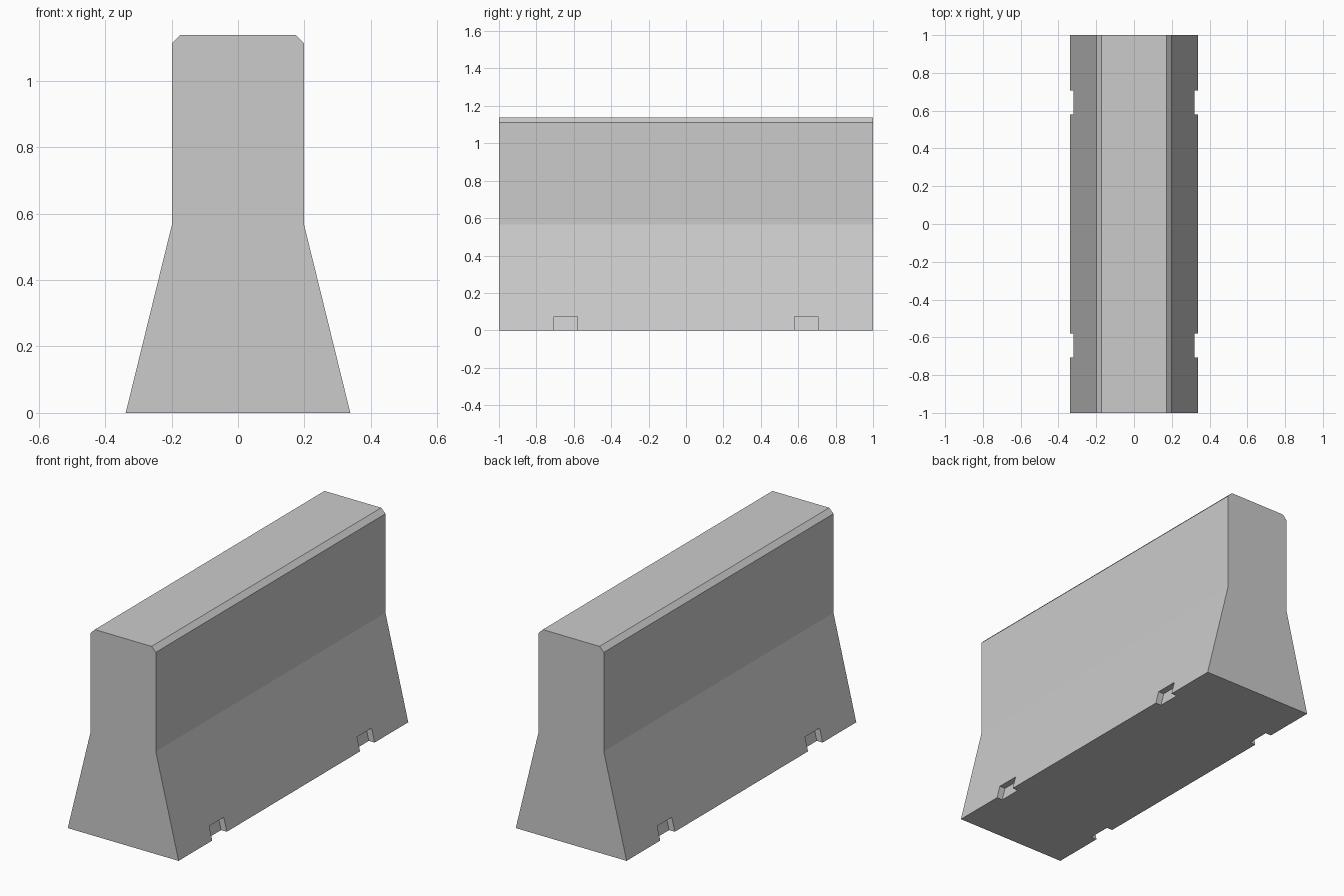
import bpy
import bmesh

cube = bpy.data.objects.get("Cube")
if cube:
    bpy.data.objects.remove(cube)

# Main dimensions
LENGTH, HEIGHT = 2.0, 1.138
BASE, NECK, NECK_Z, CHAMFER = 0.338, 0.199, 0.566, 0.026
SLOPE = (BASE - NECK) / NECK_Z

concrete = bpy.data.materials.new("concrete grey")
concrete.use_nodes = True
colour = (0.6, 0.6, 0.6, 1)
concrete.diffuse_color = colour
concrete.node_tree.nodes["Principled BSDF"].inputs["Base Color"].default_value = colour


def prism(name, profile, y0, y1):
    """Extrude an x-z outline along y."""
    bm = bmesh.new()
    face = bm.faces.new([bm.verts.new((x, y0, z)) for x, z in profile])
    new = bmesh.ops.extrude_face_region(bm, geom=[face])["geom"]
    verts = [v for v in new if isinstance(v, bmesh.types.BMVert)]
    bmesh.ops.translate(bm, verts=verts, vec=(0, y1 - y0, 0))
    bmesh.ops.recalc_face_normals(bm, faces=bm.faces)
    mesh = bpy.data.meshes.new(name)
    bm.to_mesh(mesh)
    bm.free()
    mesh.materials.append(concrete)
    obj = bpy.data.objects.new(name, mesh)
    bpy.context.collection.objects.link(obj)
    return obj


# Barrier body: flared foot, upright stem, chamfered top
half = [(BASE, 0), (NECK, NECK_Z), (NECK, HEIGHT - CHAMFER), (NECK - CHAMFER, HEIGHT)]
barrier = prism("barrier_body", half + [(-x, z) for x, z in reversed(half)],
                -LENGTH / 2, LENGTH / 2)

# Lifting notches: shallow pockets that follow the slope of the foot
NOTCH_TOP, NOTCH_DEPTH, BELOW = 0.075, 0.035, -0.05


def slope_x(z, offset):
    return BASE - SLOPE * z + offset


for side in (1, -1):
    for end in (1, -1):
        outline = [(side * slope_x(z, d), z) for z, d in (
            (BELOW, -NOTCH_DEPTH), (BELOW, 0.1),
            (NOTCH_TOP, 0.1), (NOTCH_TOP, -NOTCH_DEPTH))]
        cutter = prism("notch_cutter", outline, end * 0.58, end * 0.707)
        cutter.hide_render = True
        cutter.hide_viewport = True
        cut = barrier.modifiers.new("notch", 'BOOLEAN')
        cut.operation = 'DIFFERENCE'
        cut.solver = 'EXACT'
        cut.object = cutter
